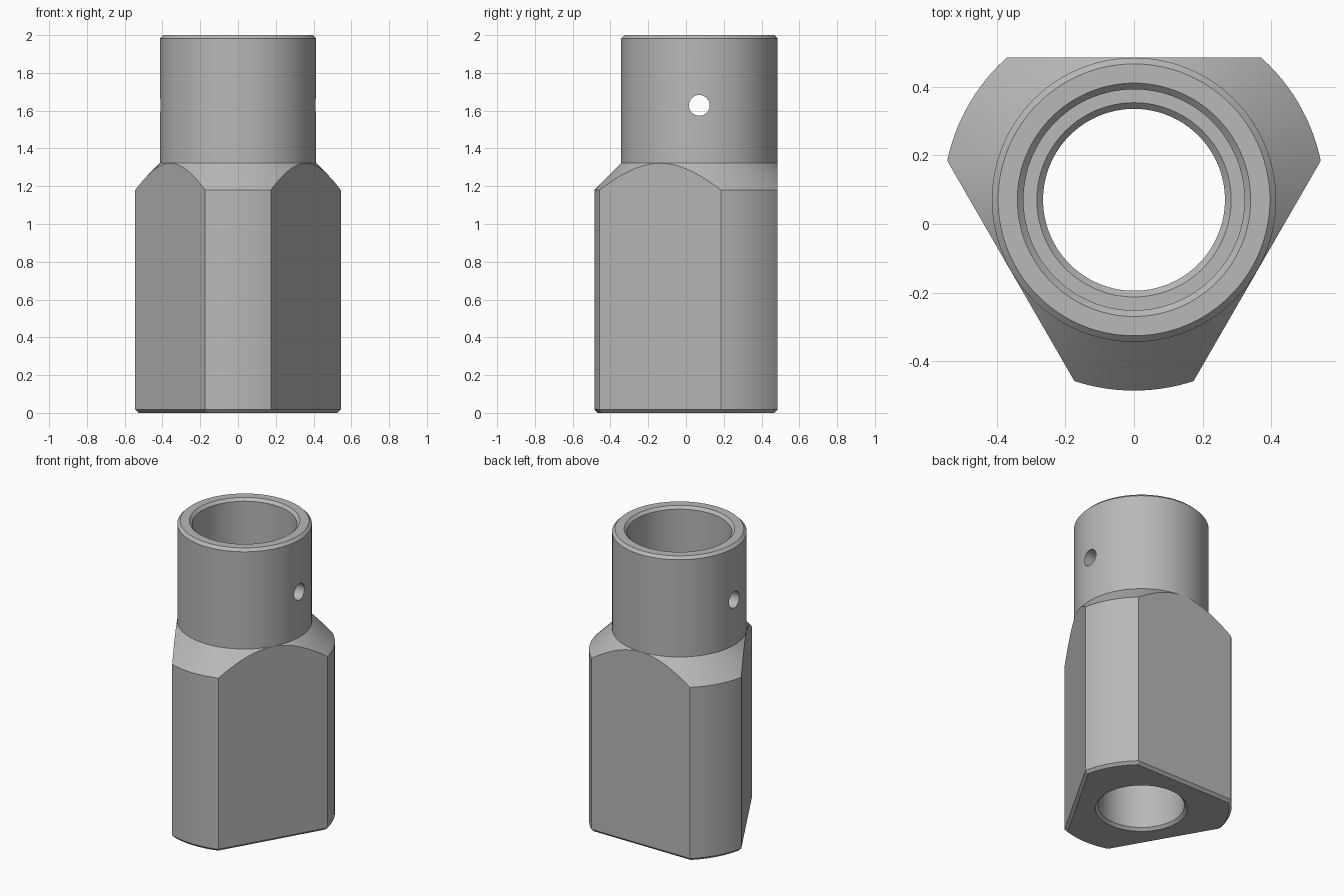
import bpy, bmesh, math
from mathutils import Matrix, Vector

if "Cube" in bpy.data.objects:
    bpy.data.objects.remove(bpy.data.objects["Cube"], do_unlink=True)

AXIS_Y = 0.0705       # the bore axis sits behind the centre
BODY_R = 0.556        # rounded corners of the body
NECK_R = 0.414
FLAT = 0.4145         # distance of the three flats from the axis
BORE_R = 0.265
SOCKET_R = 0.322
C = 0.018             # edge chamfer
SHOULDER, NECK_Z, SHELF_Z, TOP = 1.18, 1.322, 1.25, 2.0
SEGMENTS = 128

steel = bpy.data.materials.new("grey steel")
steel.use_nodes = True
colour = (0.48, 0.48, 0.48, 1)
steel.diffuse_color = colour
steel.node_tree.nodes["Principled BSDF"].inputs["Base Color"].default_value = colour


def add_object(name, bm):
    bmesh.ops.recalc_face_normals(bm, faces=bm.faces)
    mesh = bpy.data.meshes.new(name)
    bm.to_mesh(mesh)
    bm.free()
    obj = bpy.data.objects.new(name, mesh)
    bpy.context.collection.objects.link(obj)
    mesh.materials.append(steel)
    return obj


def revolve(name, profile):
    bm = bmesh.new()
    verts = [bm.verts.new((r, 0, z)) for r, z in profile]
    edges = [bm.edges.new((v, verts[i - 1])) for i, v in enumerate(verts)]
    bmesh.ops.spin(bm, geom=verts + edges, cent=(0, 0, 0), axis=(0, 0, 1),
                   angle=math.tau, steps=SEGMENTS)
    bmesh.ops.remove_doubles(bm, verts=bm.verts, dist=1e-5)
    return add_object(name, bm)


def triangle_prism(name, levels):
    # each level is (height, distance of the flats); one flat faces the back
    bm = bmesh.new()
    rings = []
    for z, d in levels:
        angles = [math.radians(a) for a in (30, 150, 270)]
        rings.append([bm.verts.new((2 * d * math.cos(a), 2 * d * math.sin(a), z))
                      for a in angles])
    for low, high in zip(rings, rings[1:]):
        for i in range(3):
            bm.faces.new((low[i - 1], low[i], high[i], high[i - 1]))
    bm.faces.new(rings[0])
    bm.faces.new(rings[-1])
    return add_object(name, bm)


def cut(obj, cutter, operation):
    mod = obj.modifiers.new(cutter.name, 'BOOLEAN')
    mod.object = cutter
    mod.operation = operation
    mod.solver = 'EXACT'
    bpy.ops.object.select_all(action='DESELECT')
    bpy.context.view_layer.objects.active = obj
    obj.select_set(True)
    bpy.ops.object.modifier_apply(modifier=mod.name)
    bpy.data.objects.remove(cutter, do_unlink=True)


# Turned blank: stepped bore, neck, conical shoulder and body
body = revolve("socket_body", [
    (BORE_R + C, 0), (BODY_R - C, 0), (BODY_R, C), (BODY_R, SHOULDER),
    (NECK_R, NECK_Z), (NECK_R, TOP - C), (NECK_R - C, TOP),
    (SOCKET_R + C, TOP), (SOCKET_R, TOP - C), (SOCKET_R, SHELF_Z),
    (BORE_R + C, SHELF_Z), (BORE_R, SHELF_Z - C), (BORE_R, C)])

# Three flats, chamfered at the bottom
flats = triangle_prism("flats_cutter", [
    (-0.1, FLAT - C - 0.1), (C, FLAT), (TOP + 0.1, FLAT)])
cut(body, flats, 'INTERSECT')

# Cross hole through the neck
bm = bmesh.new()
bmesh.ops.create_cone(bm, cap_ends=True, segments=40, radius1=0.055, radius2=0.055,
                      depth=1.2, matrix=Matrix.Translation(Vector((0, 0, 1.628)))
                      @ Matrix.Rotation(math.pi / 2, 4, 'Y'))
cut(body, add_object("cross_hole_cutter", bm), 'DIFFERENCE')

body.location.y = AXIS_Y
bpy.ops.object.shade_smooth_by_angle(angle=math.radians(25))
